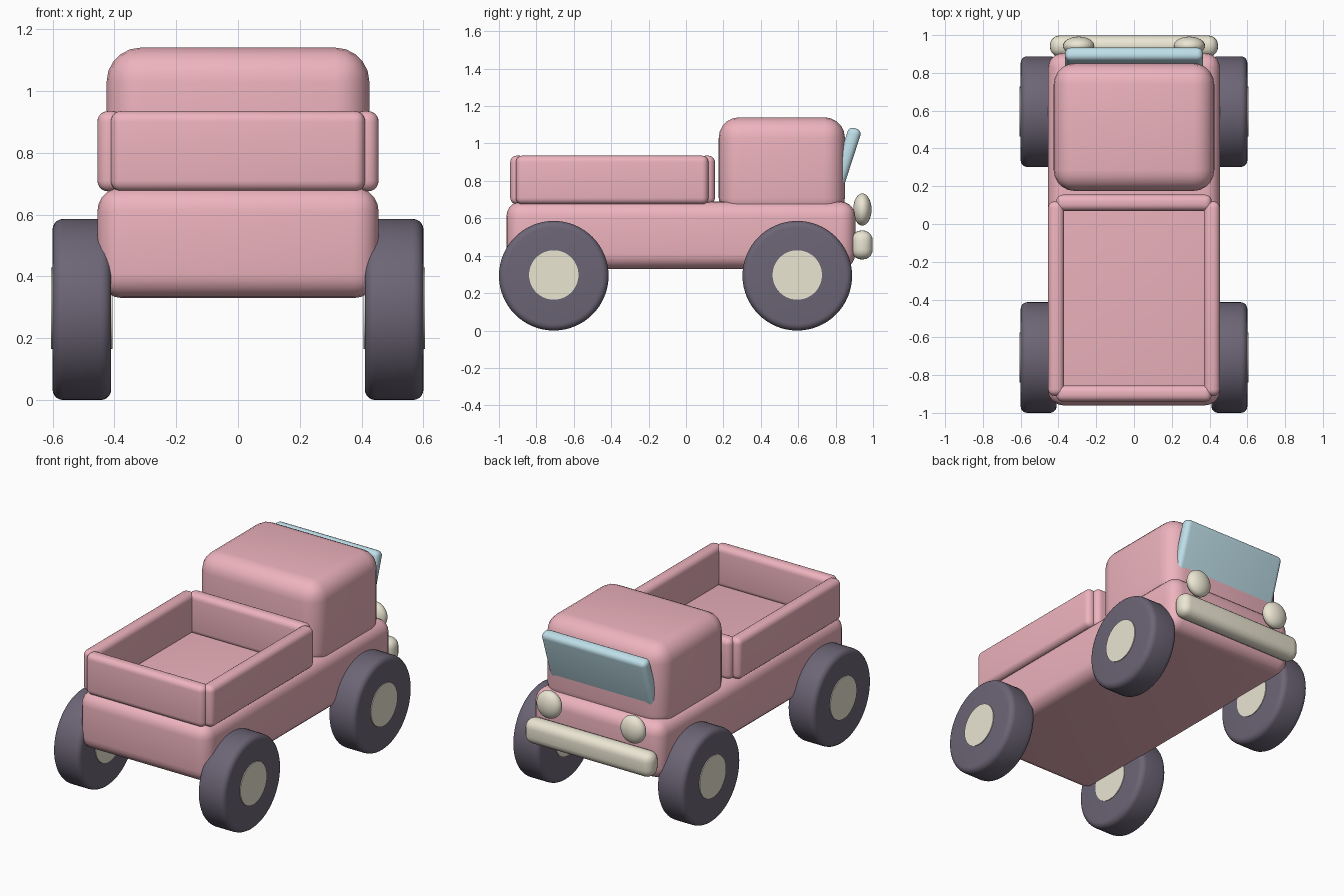
import bpy, bmesh
from math import radians
from mathutils import Matrix, Vector

if "Cube" in bpy.data.objects:
    bpy.data.objects.remove(bpy.data.objects["Cube"])


def material(name, color):
    m = bpy.data.materials.new(name)
    m.diffuse_color = (*color, 1)
    m.use_nodes = True
    m.node_tree.nodes["Principled BSDF"].inputs["Base Color"].default_value = m.diffuse_color
    return m


PINK = material("pink paint", (0.85, 0.45, 0.51))
RUBBER = material("dark rubber", (0.15, 0.13, 0.18))
CREAM = material("cream", (0.83, 0.79, 0.65))
GLASS = material("pale blue glass", (0.52, 0.74, 0.82))


def finish(name, bm, mat, bevel=0, segments=5):
    me = bpy.data.meshes.new(name)
    bm.to_mesh(me)
    bm.free()
    ob = bpy.data.objects.new(name, me)
    bpy.context.collection.objects.link(ob)
    me.materials.append(mat)
    if bevel:
        mod = ob.modifiers.new("bevel", 'BEVEL')
        mod.width, mod.segments = bevel, segments
        mod.limit_method = 'ANGLE'
    bpy.ops.object.select_all(action='DESELECT')
    bpy.context.view_layer.objects.active = ob
    ob.select_set(True)
    if bevel:
        bpy.ops.object.modifier_apply(modifier="bevel")
    bpy.ops.object.shade_smooth_by_angle(angle=radians(35))
    return ob


def box(name, x, y, z, mat, bevel):
    """Rounded box given its (min, max) range on each axis."""
    bm = bmesh.new()
    bmesh.ops.create_cube(bm, size=1)
    bm.transform(Matrix.Translation([sum(r) / 2 for r in (x, y, z)])
                 @ Matrix.Diagonal((x[1] - x[0], y[1] - y[0], z[1] - z[0], 1)))
    return finish(name, bm, mat, bevel)


def disc(name, x, y, z, radius, mat, bevel=0):
    """Cylinder along x between x[0] and x[1]."""
    bm = bmesh.new()
    bmesh.ops.create_cone(bm, cap_ends=True, segments=64, radius1=radius,
                          radius2=radius, depth=x[1] - x[0])
    bm.transform(Matrix.Translation((sum(x) / 2, y, z))
                 @ Matrix.Rotation(radians(90), 4, 'Y'))
    return finish(name, bm, mat, bevel)


# Chassis body and cab
box("body", (-0.455, 0.455), (-0.96, 0.905), (0.33, 0.69), PINK, 0.08)
box("cab", (-0.425, 0.425), (0.175, 0.85), (0.60, 1.14), PINK, 0.11)

# Cargo bed walls
for y0, y1, name in ((-0.94, -0.855, "tailgate"), (0.07, 0.155, "bed_front_wall")):
    box(name, (-0.412, 0.412), (y0, y1), (0.675, 0.935), PINK, 0.035)

for s, side in ((-1, "left"), (1, "right")):
    box(side + "_bed_wall", sorted((s * 0.37, s * 0.455)), (-0.91, 0.12),
        (0.675, 0.935), PINK, 0.035)

    # Wheels with hubs running through them
    for y, end in ((-0.707, "tailgate"), (0.595, "cab")):
        disc(f"{side}_{end}_tyre", sorted((s * 0.41, s * 0.60)), y, 0.293,
             0.293, RUBBER, 0.035)
        disc(f"{side}_{end}_hub", sorted((s * 0.406, s * 0.605)), y, 0.297,
             0.132, CREAM)

    # Headlight
    bm = bmesh.new()
    bmesh.ops.create_uvsphere(bm, u_segments=32, v_segments=16, radius=1)
    bm.transform(Matrix.Translation((s * 0.293, 0.943, 0.647))
                 @ Matrix.Diagonal((0.083, 0.049, 0.086, 1)))
    finish(side + "_headlight", bm, CREAM)

# Bumper
box("bumper", (-0.445, 0.445), (0.885, 0.998), (0.38, 0.535), CREAM, 0.052)

# Tilted windscreen, its lower part sunk into the cab
screen = box("windscreen", (-0.365, 0.365), (-0.036, 0.036), (-0.21, 0.21), GLASS, 0.03)
screen.location = (0, 0.842, 0.881)
screen.rotation_euler.x = radians(-18)
